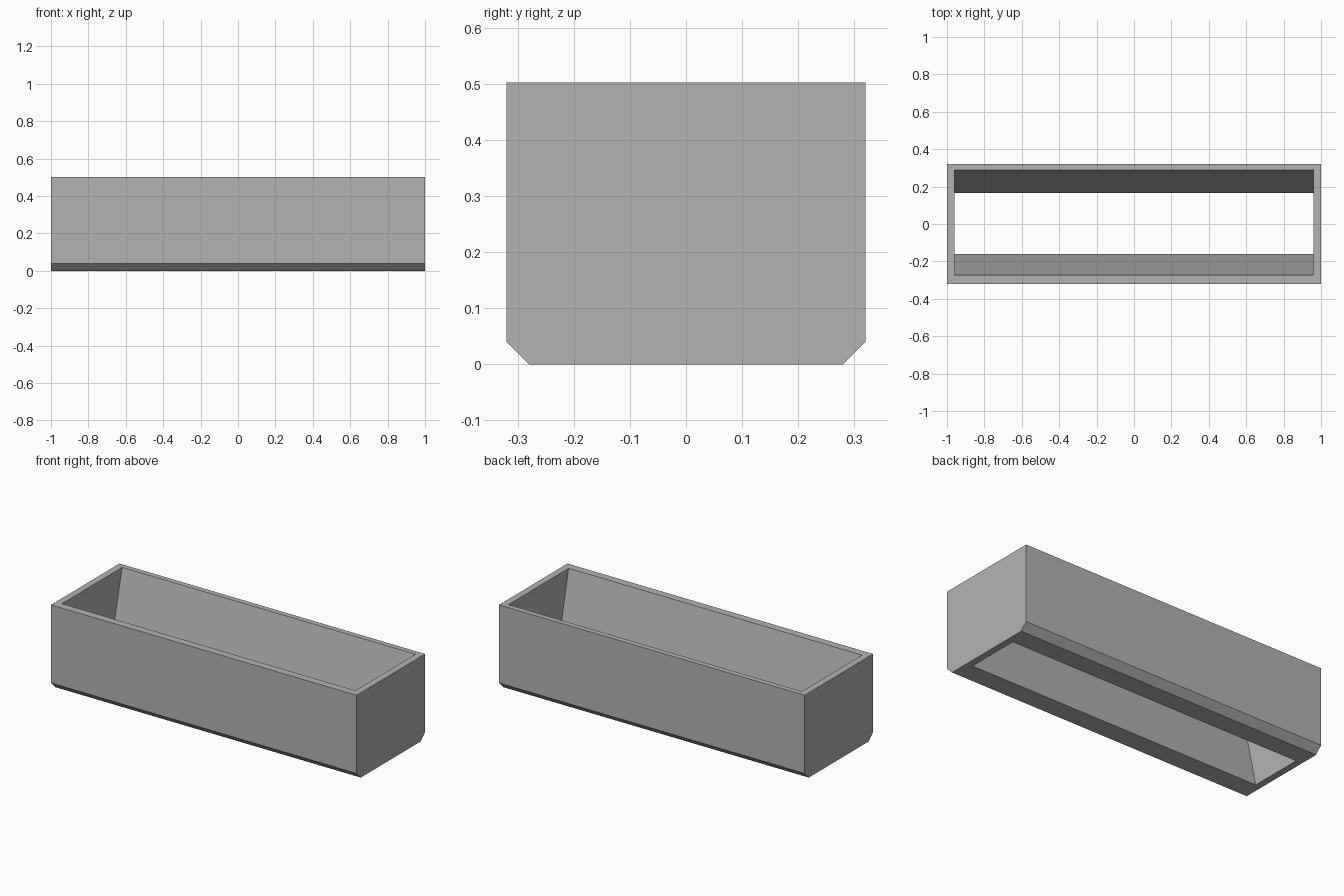
import bpy
import bmesh

cube = bpy.data.objects.get("Cube")
if cube:
    bpy.data.objects.remove(cube, do_unlink=True)

# Plain grey material
grey = bpy.data.materials.new("plain_grey")
grey.use_nodes = True
colour = (0.45, 0.45, 0.45, 1)
grey.diffuse_color = colour
grey.node_tree.nodes["Principled BSDF"].inputs["Base Color"].default_value = colour


def prism(name, profile, half_length):
    """Extrude a (y, z) profile along x, centred on x = 0."""
    bm = bmesh.new()
    face = bm.faces.new([bm.verts.new((-half_length, y, z)) for y, z in profile])
    result = bmesh.ops.extrude_face_region(bm, geom=[face])
    verts = [v for v in result["geom"] if isinstance(v, bmesh.types.BMVert)]
    bmesh.ops.translate(bm, verts=verts, vec=(2 * half_length, 0, 0))
    bmesh.ops.recalc_face_normals(bm, faces=bm.faces)
    mesh = bpy.data.meshes.new(name)
    bm.to_mesh(mesh)
    bm.free()
    mesh.materials.append(grey)
    obj = bpy.data.objects.new(name, mesh)
    bpy.context.collection.objects.link(obj)
    return obj


# Outer body with chamfered lower long edges
width, height, chamfer = 0.32, 0.502, 0.04
right_half = [(width - chamfer, 0), (width, chamfer), (width, height)]
body = prism("trough_body", right_half + [(-y, z) for y, z in reversed(right_half)], 1.0)

# Tapered opening through the body, continued a little past both ends
def wall(bottom_y, top_y, z):
    return bottom_y + (top_y - bottom_y) * z / height


low, high = -0.1, height + 0.1
back = [(wall(0.165, 0.288, z), z) for z in (low, high)]
front = [(wall(-0.16, -0.274, z), z) for z in (high, low)]
cutter = prism("opening_cutter", back + front, 0.96)
cutter.hide_render = True

# Cut the opening, then discard the cutter
cut = body.modifiers.new("opening", "BOOLEAN")
cut.operation = "DIFFERENCE"
cut.solver = "EXACT"
cut.object = cutter
bpy.context.view_layer.objects.active = body
body.select_set(True)
bpy.ops.object.modifier_apply(modifier=cut.name)
bpy.data.objects.remove(cutter, do_unlink=True)
